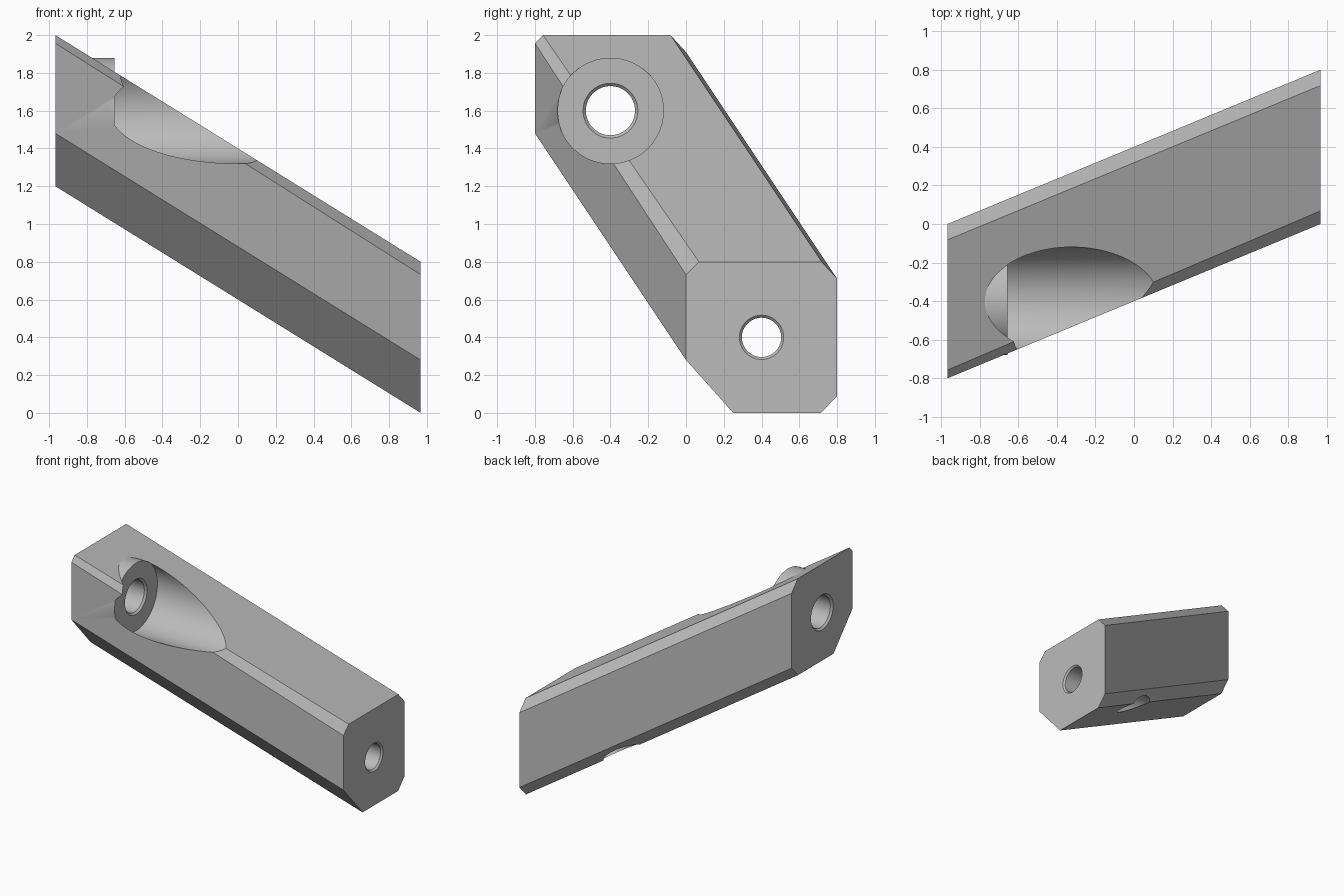
import bpy, bmesh, math

cube = bpy.data.objects.get("Cube")
if cube:
    bpy.data.objects.remove(cube, do_unlink=True)

HALF = 0.967        # half length along x
SEAT_X = -0.655     # flat face of the bolt seat
SEAT_R = 0.28

grey = bpy.data.materials.new("light grey")
grey.use_nodes = True
colour = (0.5, 0.5, 0.5, 1)
grey.diffuse_color = colour
grey.node_tree.nodes["Principled BSDF"].inputs["Base Color"].default_value = colour


def finish(name, bm):
    bmesh.ops.recalc_face_normals(bm, faces=bm.faces)
    mesh = bpy.data.meshes.new(name)
    bm.to_mesh(mesh)
    bm.free()
    mesh.materials.append(grey)
    obj = bpy.data.objects.new(name, mesh)
    bpy.context.scene.collection.objects.link(obj)
    return obj


def loft(name, rings):
    """Solid skinned through rings of points, capped at both ends."""
    bm = bmesh.new()
    loops = [[bm.verts.new(p) for p in ring] for ring in rings]
    n = len(loops[0])
    for a, b in zip(loops, loops[1:]):
        for i in range(n):
            j = (i + 1) % n
            bm.faces.new((a[i], a[j], b[j], b[i]))
    bm.faces.new(loops[0])
    bm.faces.new(loops[-1])
    return finish(name, bm)


def turned(name, y, z, profile, sides=96):
    """Round solid along x from (x, radius) pairs."""
    turn = [2 * math.pi * (i + 0.5) / sides for i in range(sides)]
    return loft(name, [[(x, y + r * math.cos(t), z + r * math.sin(t)) for t in turn]
                       for x, r in profile])


def section(x, y, z, c):
    """Chamfered square; c is the size of the front top chamfer."""
    outline = [(0.25, 0), (0.715, 0), (0.8, 0.09), (0.8, 0.71),
               (0.718, 0.8), (c, 0.8), (0, 0.8 - c), (0, 0.28)]
    return [(x, y + u, z + v) for u, v in outline]


def combine(target, tool, operation):
    mod = target.modifiers.new(operation.lower(), 'BOOLEAN')
    mod.operation = operation
    mod.solver = 'EXACT'
    mod.object = tool
    bpy.context.view_layer.objects.active = target
    bpy.ops.object.modifier_apply(modifier=mod.name)
    bpy.data.objects.remove(tool, do_unlink=True)


# Slanted bar with parallel end faces
bar = loft("slanted_bar", [section(-HALF, -0.8, 1.2, 0.043),
                           section(HALF, 0, 0, 0.068)])

# Round boss that breaks out of the top, then the pocket in front of it
boss = turned("boss", -0.4, 1.6, [(-0.85, SEAT_R), (-0.5, SEAT_R)])
combine(bar, boss, 'UNION')
pocket = turned("pocket", -0.4, 1.6, [(SEAT_X, SEAT_R + 0.0005), (1.1, SEAT_R + 0.0005)])
combine(bar, pocket, 'DIFFERENCE')

# Large hole, chamfered at both mouths
large_hole = turned("large_hole", -0.4, 1.6,
                    [(-HALF - 0.02, 0.165), (-HALF + 0.015, 0.13),
                     (SEAT_X - 0.015, 0.13), (SEAT_X + 0.02, 0.165)])
combine(bar, large_hole, 'DIFFERENCE')

# Small hole, chamfered at the end face and breaking out underneath
small_hole = turned("small_hole", 0.4, 0.4,
                    [(-0.3, 0.104), (HALF - 0.013, 0.104), (HALF + 0.02, 0.137)])
combine(bar, small_hole, 'DIFFERENCE')

bpy.ops.object.select_all(action='DESELECT')
bar.select_set(True)
bpy.context.view_layer.objects.active = bar
bpy.ops.object.shade_smooth_by_angle(angle=math.radians(25))
